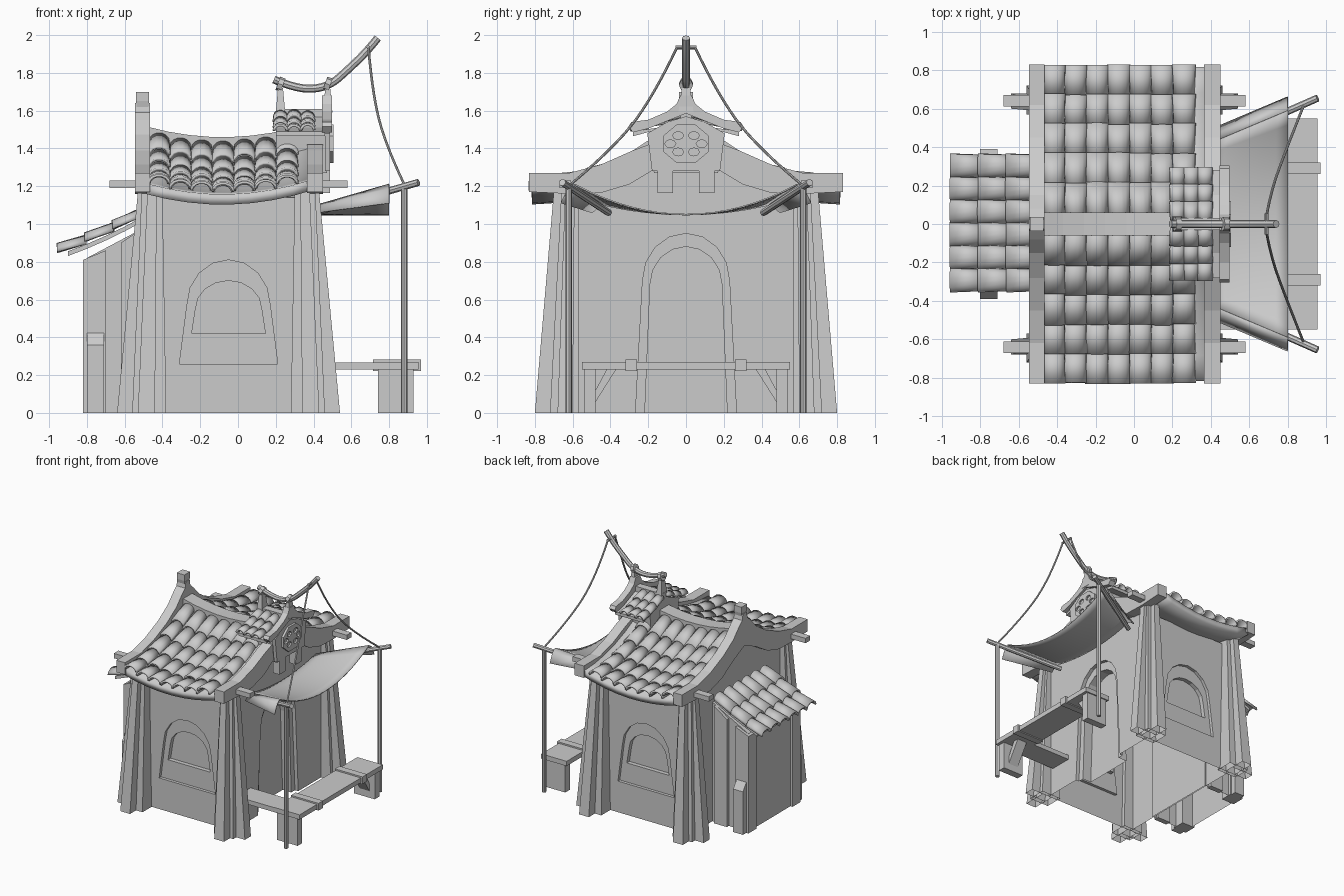
import bpy, bmesh, math, random
from mathutils import Vector

if "Cube" in bpy.data.objects:
    bpy.data.objects.remove(bpy.data.objects["Cube"])
random.seed(3)

def finish(name, bm, smooth=None, solid=0):
    bmesh.ops.recalc_face_normals(bm, faces=bm.faces)
    me = bpy.data.meshes.new(name)
    bm.to_mesh(me)
    bm.free()
    ob = bpy.data.objects.new(name, me)
    bpy.context.collection.objects.link(ob)
    if solid:
        m = ob.modifiers.new("thickness", 'SOLIDIFY')
        m.thickness, m.offset = solid, 0
    if smooth:
        bpy.ops.object.select_all(action='DESELECT')
        ob.select_set(True)
        bpy.context.view_layer.objects.active = ob
        bpy.ops.object.shade_smooth_by_angle(angle=math.radians(smooth))
    return ob

def loft(name, loops, bottom=True):
    # joins matching loops of points with quads and end caps
    bm = bmesh.new()
    vs = [[bm.verts.new(p) for p in l] for l in loops]
    n = len(vs[0])
    for a, b in zip(vs, vs[1:]):
        for i in range(n):
            bm.faces.new((a[i], a[(i+1) % n], b[(i+1) % n], b[i]))
    if bottom:
        bm.faces.new(vs[0])
    bm.faces.new(vs[-1])
    return finish(name, bm)

def prism(name, pts, axis, a, b):
    # axis x: points are (y, z); axis y: points are (x, z)
    f = (lambda p, d: (d, *p)) if axis == 'x' else (lambda p, d: (p[0], d, p[1]))
    return loft(name, [[f(p, a) for p in pts], [f(p, b) for p in pts]])

def taper(name, r0, r1, z0, z1, bottom=True):
    # rectangles are (xmin, xmax, ymin, ymax)
    q = lambda r, z: [(r[0], r[2], z), (r[1], r[2], z), (r[1], r[3], z), (r[0], r[3], z)]
    return loft(name, [q(r0, z0), q(r1, z1)], bottom)

def box(name, x0, x1, y0, y1, z0, z1):
    return taper(name, (x0, x1, y0, y1), (x0, x1, y0, y1), z0, z1)

def mirrored(half):
    return half + [(-y, z) for y, z in reversed(half) if y > 1e-6]

def grid(name, rows, smooth, solid):
    bm = bmesh.new()
    g = [[bm.verts.new(p) for p in r] for r in rows]
    for a, b in zip(g, g[1:]):
        for j in range(len(a) - 1):
            bm.faces.new((a[j], a[j+1], b[j+1], b[j]))
    return finish(name, bm, smooth, solid)

def carve(ob, cutters):
    # cuts recesses, applies them and opens the underside
    for c in cutters:
        m = ob.modifiers.new("recess", 'BOOLEAN')
        m.operation, m.object, m.solver = 'DIFFERENCE', c, 'EXACT'
    bm = bmesh.new()
    bm.from_object(ob, bpy.context.evaluated_depsgraph_get())
    ob.modifiers.clear()
    low = [f for f in bm.faces if all(v.co.z < 1e-4 for v in f.verts)]
    bmesh.ops.delete(bm, geom=low, context='FACES')
    bm.to_mesh(ob.data)
    bm.free()
    for c in cutters:
        bpy.data.objects.remove(c)

def tube(name, pts, r, spline='POLY'):
    cu = bpy.data.curves.new(name + "_path", 'CURVE')
    cu.dimensions, cu.bevel_depth, cu.bevel_resolution, cu.use_fill_caps = '3D', r, 2, True
    sp = cu.splines.new(spline)
    sp.points.add(len(pts) - 1)
    for p, c in zip(sp.points, pts):
        p.co = (*c, 1)
    if spline == 'NURBS':
        sp.order_u, sp.use_endpoint_u, sp.resolution_u = 3, True, 5
    tmp = bpy.data.objects.new(name + "_tmp", cu)
    bm = bmesh.new()
    bm.from_mesh(bpy.data.meshes.new_from_object(tmp))
    bpy.data.objects.remove(tmp)
    return finish(name, bm, 40)

def tiles(name, cols, rows, width, surf, across, height):
    # half-round tiles; surf(column, v) gives the seat point, v runs down the slope
    bm = bmesh.new()
    n = 7
    for c in range(cols):
        for r in range(rows):
            rings = []
            for v, lift, w in ((r / rows, 0, .88), ((r + 1.06) / rows, .014, .98)):
                p = Vector(surf(c, v + random.uniform(-.006, .006))) + Vector((0, 0, lift + random.uniform(-.004, .004)))
                k = width / 2 * w
                rings.append([bm.verts.new(p + Vector(across) * k * math.cos(math.pi * i / n)
                              + Vector((0, 0, height * math.sin(math.pi * i / n)))) for i in range(n + 1)])
            for i in range(n):
                bm.faces.new((rings[0][i], rings[0][i+1], rings[1][i+1], rings[1][i]))
    return finish(name, bm, 40, .014)

def arch(w0, w1, z0, zs, zt, c=0):
    # arched opening outline: bottom width, spring width, bottom, spring and top heights
    a = [math.pi * i / 8 for i in range(9)]
    return [(c - w0, z0), (c + w0, z0)] + [(c + w1 * math.cos(t), zs + (zt - zs) * math.sin(t)) for t in a]

CX = -0.05
sag = lambda x: .055 * ((x + .08) / .4) ** 2
slope = lambda y: 1.16 + .27 * max(0, 1 - abs(y) / .83) ** 2

# main walls with curved gable top, stepped window and door recesses
house = prism("house_walls", mirrored([(.6, 0), (.6, 1.14), (.45, 1.17), (.3, 1.22), (.15, 1.31), (0, 1.38)]),
              'x', -.47, .37)
cuts = [prism("door_cutter", arch(.27, .23, -.05, .70, .95), 'x', .34, .5),
        prism("door_cutter", arch(.22, .19, -.05, .68, .88), 'x', .26, .5)]
for s in (-1, 1):
    cuts += [prism("window_cutter", arch(.26, .22, .26, .57, .81, CX), 'y', s*.575, s*.7),
             prism("window_cutter", arch(.195, .175, .42, .55, .70, CX), 'y', s*.54, s*.7)]
carve(house, cuts)

# flared corner pillars
for mx in (-1, 1):
    for s in (-1, 1):
        def rect(x0, x1, y0, y1):
            return (*sorted(CX + mx * (x - CX) for x in (x0, x1)), *sorted((s * y0, s * y1)))
        taper("pillar_core", rect(.28, .46, .57, .72), rect(.30, .41, .57, .66), 0, 1.17, False)
        taper("pillar_side_rib", rect(.34, .54, .6, .68), rect(.34, .43, .59, .64), 0, 1.17, False)
        taper("pillar_front_rib", rect(.34, .43, .6, .80), rect(.33, .38, .6, .70), 0, 1.17, False)
        # projecting beam ends
        box("beam_end", *rect(.4, .58, .61, .67), 1.19, 1.23)

# main roof deck, tiles and ridge
xs = [-.48 + .11 * i for i in range(9)]
for s in (-1, 1):
    grid("roof_deck", [[(x, s * .136 * j, slope(.136 * j) + sag(x) - .03) for j in range(7)] for x in xs], 40, .055)
    def main_seat(c, v, s=s):
        x, y = -.418 + .113 * c, .05 + .77 * v
        return (x, s * y, slope(y) + sag(x))
    tiles("roof_tiles", 7, 5, .113, main_seat, (1, 0, 0), .042)
prism("roof_ridge", [(x, 1.36 + sag(x)) for x in xs[:8]] + [(x, 1.46 + sag(x)) for x in reversed(xs[:8])], 'y', -.06, .06)

# gable boards, the left one carries a finial
under = [(0, 1.37), (.15, 1.3), (.3, 1.21), (.45, 1.165), (.62, 1.16), (.83, 1.17)]
rise = [(.83, 1.27), (.62, 1.27), (.45, 1.315), (.28, 1.39), (.15, 1.475), (.08, 1.55)]
prism("left_gable_board", mirrored(under + rise + [(.035, 1.59), (.025, 1.64)]), 'x', -.545, -.465)
taper("finial_neck", (-.535, -.475, -.025, .025), (-.54, -.47, -.035, .035), 1.6, 1.65)
box("finial_head", -.54, -.47, -.037, .037, 1.65, 1.70)
prism("right_gable_board", mirrored(under + rise[:4] + [(.2, 1.42)]), 'x', .365, .45)

# small roof turret with pierced vent plate
prism("turret_body", mirrored([(.17, 1.27), (.19, 1.49), (0, 1.55)]), 'x', .2, .47)
prism("turret_panel", mirrored([(.18, 1.28), (.205, 1.48), (.1, 1.54), (0, 1.57)]), 'x', .46, .488)
oct_pts = [(.13 * math.cos(t), 1.425 + .11 * math.sin(t)) for t in [math.pi * (i + .5) / 4 for i in range(8)]]
plate = prism("vent_plate", oct_pts, 'x', .48, .505)
cuts = []
for k in range(6):
    cy, cz = .083 * math.cos(k * math.pi / 3), 1.425 + .05 * math.sin(k * math.pi / 3)
    cuts.append(prism("vent_cutter", [(cy + .029 * math.cos(i * math.pi / 4), cz + .021 * math.sin(i * math.pi / 4))
                                      for i in range(8)], 'x', .49, .53))
carve(plate, cuts)
troof = [(0, 1.585), (.1, 1.545), (.2, 1.505), (.28, 1.485), (.305, 1.515), (.29, 1.54), (.2, 1.552),
         (.1, 1.595), (.05, 1.635), (.03, 1.68)]
prism("turret_roof_board", mirrored(troof), 'x', .445, .497)
prism("turret_roof_deck", mirrored([(0, 1.54), (.28, 1.465), (.28, 1.49), (.15, 1.51), (0, 1.58)]), 'x', .2, .46)
box("turret_ridge", .2, .48, -.03, .03, 1.56, 1.61)
for s in (-1, 1):
    tiles("turret_tiles", 3, 3, .072,
          lambda c, v: (.225 + .072 * c, s * (.02 + .27 * v), 1.48 + .09 * max(0, 1 - v) ** 1.4), (1, 0, 0), .03)
    box("turret_bracket", .43, .488, s*.11 - .04, s*.11 + .04, 1.165, 1.28)

# crane beam with saddle posts, rings and crossbar
for x in (.225, .475):
    taper("saddle_post", (x - .025, x + .025, -.04, .04), (x - .013, x + .013, -.022, .022), 1.59, 1.72)
    tube("saddle_ring", [(x - .014, 0, 1.745), (x + .014, 0, 1.735)], .037)
tube("crane_beam", [(.19, 0, 1.765), (.26, 0, 1.735), (.38, 0, 1.71), (.49, 0, 1.735), (.58, 0, 1.815),
                    (.68, 0, 1.91), (.74, 0, 1.985)], .021, 'NURBS')
tube("beam_crossbar", [(.69, -.055, 1.935), (.69, .055, 1.935)], .01)

# sagging awning cloth with hanging side flaps
def cloth(u, v):
    w, top = .43 + .16 * u, 1.1 + .11 * u
    return (.42 + .38 * u, v * w, 1.05 + (top - 1.05) * v * v)
grid("awning_cloth", [[cloth(i / 6, j / 8 - 1) for j in range(17)] for i in range(7)], 50, .008)
for s in (-1, 1):
    grid("awning_flap", [[(.42 + .38 * u, s * (.43 + .16 * u + .07 * k), 1.1 + .11 * u - (.04 + .06 * u) * k * k)
                          for k in (0, .5, 1)] for u in (0, .5, 1)], 50, .008)

# awning poles, spars and ropes
for s in (-1, 1):
    tube("awning_pole", [(.88, s*.62, 0), (.88, s*.62, 1.21)], .017)
    tube("awning_spar", [(.4, s*.41, 1.06), (.955, s*.655, 1.22)], .019)
    tube("awning_rope", [(.69, s*.045, 1.94), (.71, s*.16, 1.7), (.78, s*.36, 1.42), (.88, s*.61, 1.21)], .007, 'NURBS')

# bench with side arm, straps, legs and braces
box("bench_top", .72, .955, -.55, .55, .23, .27)
box("bench_arm", .36, .74, -.55, -.36, .23, .268)
for s in (-1, 1):
    box("bench_strap", .715, .97, s*.29 - .03, s*.29 + .03, .222, .282)
    box("bench_leg", .74, .93, *sorted((s*.48, s*.54)), 0, .23)
    prism("bench_brace", [(s*.49, .04), (s*.49, .1), (s*.42, .23), (s*.37, .23)], 'x', .79, .88)

# lean-to with corner slabs, side blocks and tiled roof
carve(prism("lean_to_walls", [(-.8, 0), (-.46, 0), (-.46, 1.0), (-.8, .82)], 'y', -.32, .32), [])
for s in (-1, 1):
    prism("lean_to_corner", [(-.82, 0), (-.7, 0), (-.7, .86), (-.82, .81)], 'y', *sorted((s*.24, s*.345)))
    prism("lean_to_back_slab", [(-.62, 0), (-.5, 0), (-.5, .98), (-.62, .9)], 'y', *sorted((s*.3, s*.345)))
    prism("side_block", [(s*.3, 0), (s*.39, 0), (s*.39, .36), (s*.34, .43), (s*.3, .43)], 'x', -.8, -.71)
lean_z = lambda v: 1.04 - .25 * v + .05 * v * v
vs = [i / 4 for i in range(5)]
prism("lean_to_deck", [(-.5 - .4 * v, lean_z(v * .9)) for v in vs]
      + [(-.5 - .4 * v, lean_z(v * .9) - .025) for v in reversed(vs)], 'y', -.34, .34)
tiles("lean_to_tiles", 6, 3, .118, lambda c, v: (-.51 - .44 * v, -.292 + .119 * c, lean_z(v)), (0, 1, 0), .04)
